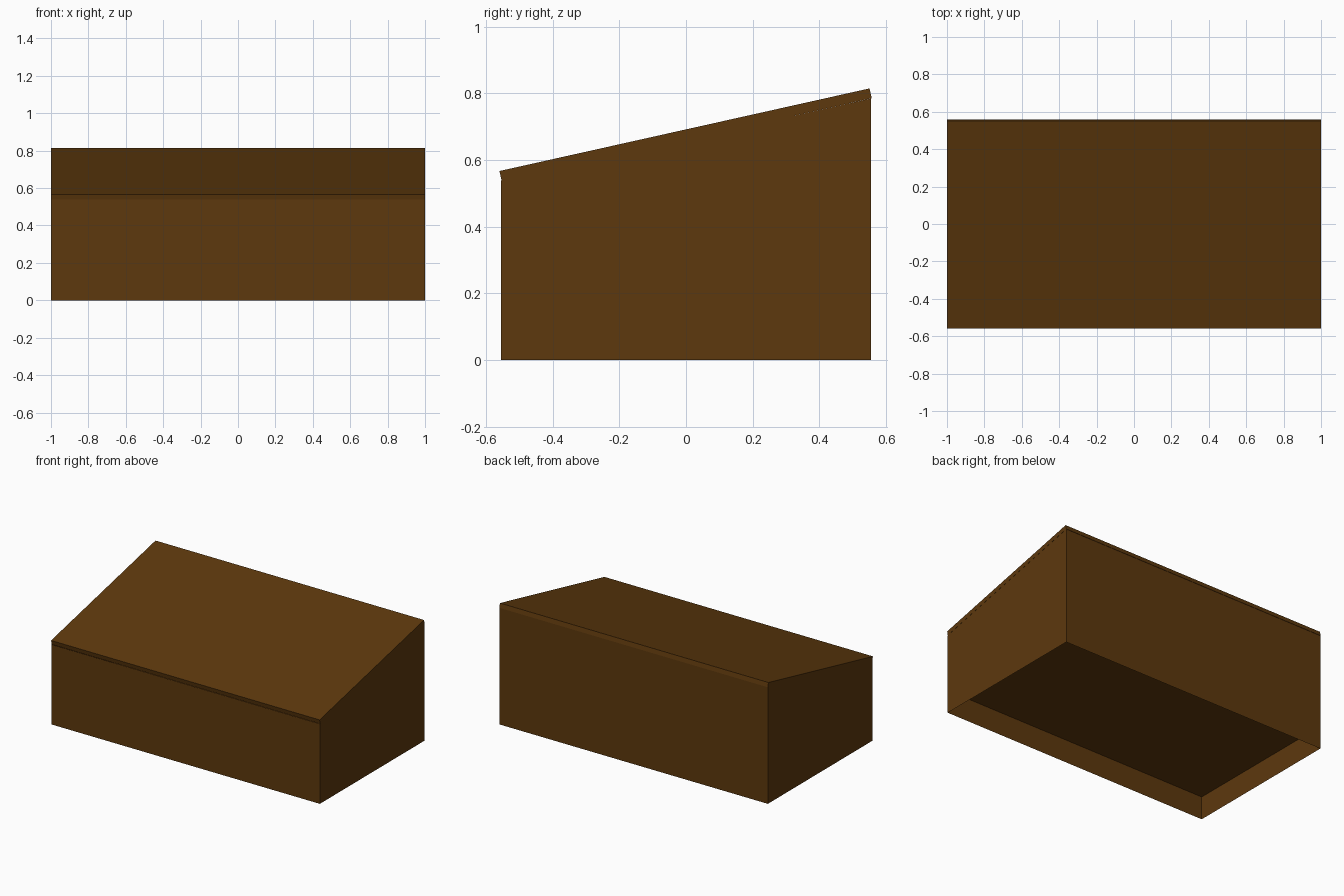
import bpy, bmesh
from mathutils import Vector

if "Cube" in bpy.data.objects:
    bpy.data.objects.remove(bpy.data.objects["Cube"])

wood = bpy.data.materials.new("brown_wood")
wood.diffuse_color = (0.11, 0.04, 0.004, 1)
wood.use_nodes = True
wood.node_tree.nodes["Principled BSDF"].inputs["Base Color"].default_value = wood.diffuse_color


def extrude_profile(name, profile, half_width, caps=True, open_edges=()):
    """Extrude a (y, z) outline along x; skip the listed outline edges."""
    bm = bmesh.new()
    left = [bm.verts.new((-half_width, y, z)) for y, z in profile]
    right = [bm.verts.new((half_width, y, z)) for y, z in profile]
    n = len(profile)
    for i in range(n):
        if i not in open_edges:
            j = (i + 1) % n
            bm.faces.new((left[i], left[j], right[j], right[i]))
    if caps:
        bm.faces.new(left[::-1])
        bm.faces.new(right)
    return finish(name, bm)


def finish(name, bm):
    mesh = bpy.data.meshes.new(name)
    bm.to_mesh(mesh)
    bm.free()
    mesh.materials.append(wood)
    obj = bpy.data.objects.new(name, mesh)
    bpy.context.collection.objects.link(obj)
    return obj


# Thin walls: open below and under the lid
D = 0.556
extrude_profile("desk_walls", [(-D, 0), (-D, 0.538), (D, 0.785), (D, 0)][::-1],
                0.999, open_edges=(1, 3))

# Sloping lid slab, square to its slope
front, back = Vector((-0.56, 0.567)), Vector((0.551, 0.815))
slope = (back - front).normalized()
down = Vector((slope.y, -slope.x)) * 0.03
extrude_profile("sloping_lid", [front, back, back + down, front + down][::-1], 1.0)

# Recessed floor panel
bm = bmesh.new()
bmesh.ops.create_grid(bm, x_segments=1, y_segments=1, size=1)
for v in bm.verts:
    v.co = (v.co.x * 0.999, v.co.y * D, 0.155)
bmesh.ops.reverse_faces(bm, faces=bm.faces[:])
finish("floor_panel", bm)
